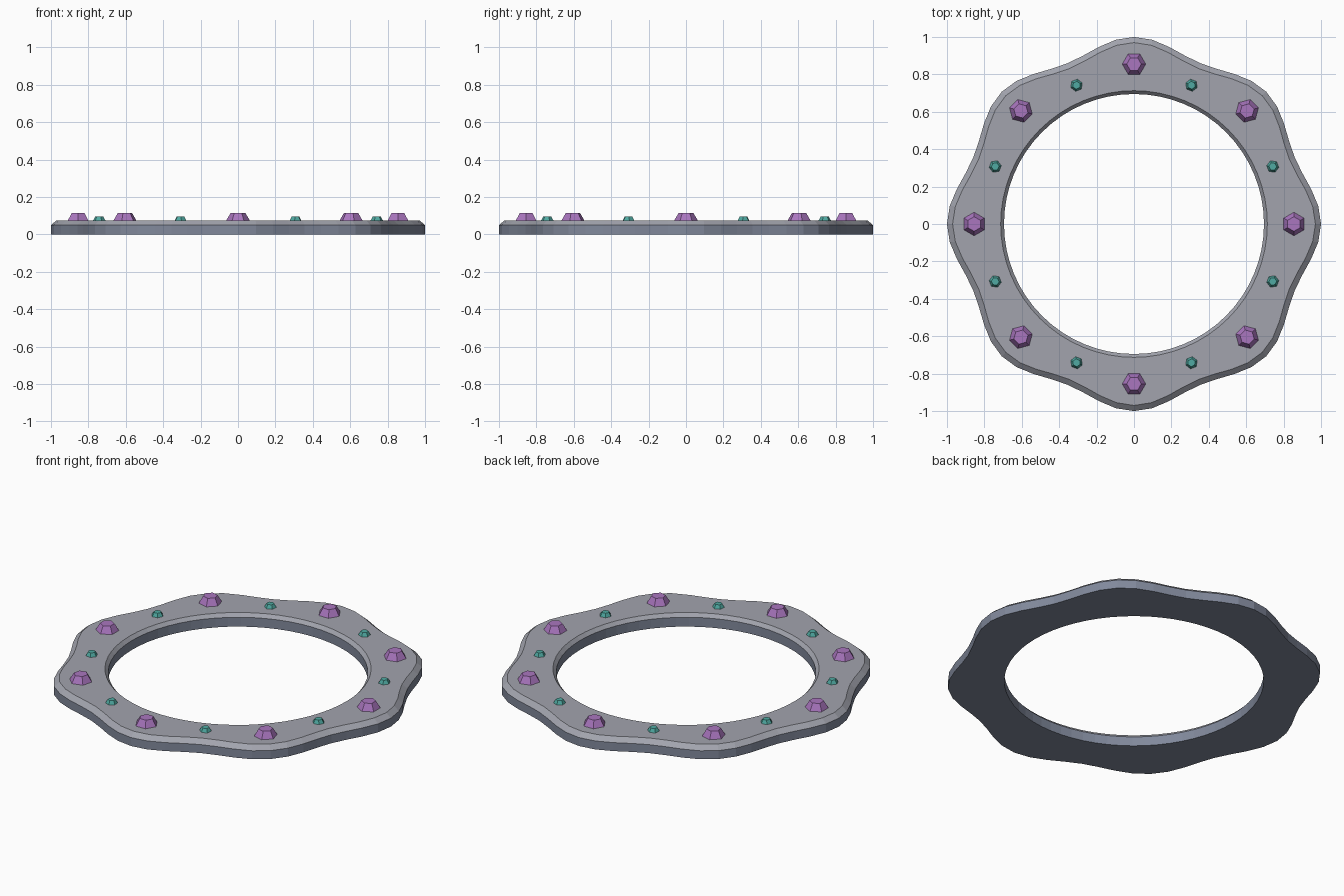
import bpy, bmesh
from math import cos, sin, pi, tau

if "Cube" in bpy.data.objects:
    bpy.data.objects.remove(bpy.data.objects["Cube"])

SEGMENTS = 64
LOBES = 8
TOP = 0.075


def make_material(name, rgb):
    mat = bpy.data.materials.new(name)
    mat.use_nodes = True
    mat.diffuse_color = (*rgb, 1)
    mat.node_tree.nodes["Principled BSDF"].inputs["Base Color"].default_value = (*rgb, 1)
    return mat


stone = make_material("pale grey stone", (0.36, 0.37, 0.42))
slate = make_material("blue grey slate", (0.22, 0.25, 0.33))
purple = make_material("purple crystal", (0.40, 0.18, 0.52))
teal = make_material("teal crystal", (0.08, 0.40, 0.36))


def finish(name, bm, materials):
    bmesh.ops.recalc_face_normals(bm, faces=bm.faces)
    mesh = bpy.data.meshes.new(name)
    bm.to_mesh(mesh)
    bm.free()
    for mat in materials:
        mesh.materials.append(mat)
    obj = bpy.data.objects.new(name, mesh)
    bpy.context.collection.objects.link(obj)
    return obj


# Scalloped ring: a chamfered section swept round, with a wavy outer edge
def ring_section(angle):
    outer = 0.965 + 0.035 * cos(LOBES * angle)
    return [(outer, 0), (outer, 0.05), (outer - 0.03, TOP),
            (0.713, TOP), (0.695, 0.055), (0.695, 0)]


bm = bmesh.new()
loops = []
for i in range(SEGMENTS):
    a = tau * i / SEGMENTS
    loops.append([bm.verts.new((r * cos(a), r * sin(a), z)) for r, z in ring_section(a)])
for i, loop in enumerate(loops):
    following = loops[(i + 1) % SEGMENTS]
    for j in range(len(loop)):
        k = (j + 1) % len(loop)
        bm.faces.new((loop[j], following[j], following[k], loop[k]))
bm.normal_update()
bmesh.ops.recalc_face_normals(bm, faces=bm.faces)
# Upward faces are pale; walls and underside are slate
for face in bm.faces:
    face.material_index = 0 if face.normal.z > 0.2 else 1
finish("scalloped_ring", bm, [stone, slate])


# Faceted gems: six-sided frustums turned to face the centre
def add_gem(name, angle, distance, base, crown, height, mat):
    bm = bmesh.new()
    sink = 0.002
    bmesh.ops.create_cone(bm, cap_ends=True, segments=6, radius1=base,
                          radius2=crown, depth=height + sink)
    gem = finish(name, bm, [mat])
    gem.location = (distance * cos(angle), distance * sin(angle), TOP + (height - sink) / 2)
    gem.rotation_euler.z = angle


for i in range(LOBES):
    a = tau * i / LOBES
    add_gem(f"large_gem_{i + 1}", a, 0.855, 0.064, 0.039, 0.04, purple)
    add_gem(f"small_gem_{i + 1}", a + pi / LOBES, 0.803, 0.034, 0.021, 0.021, teal)
